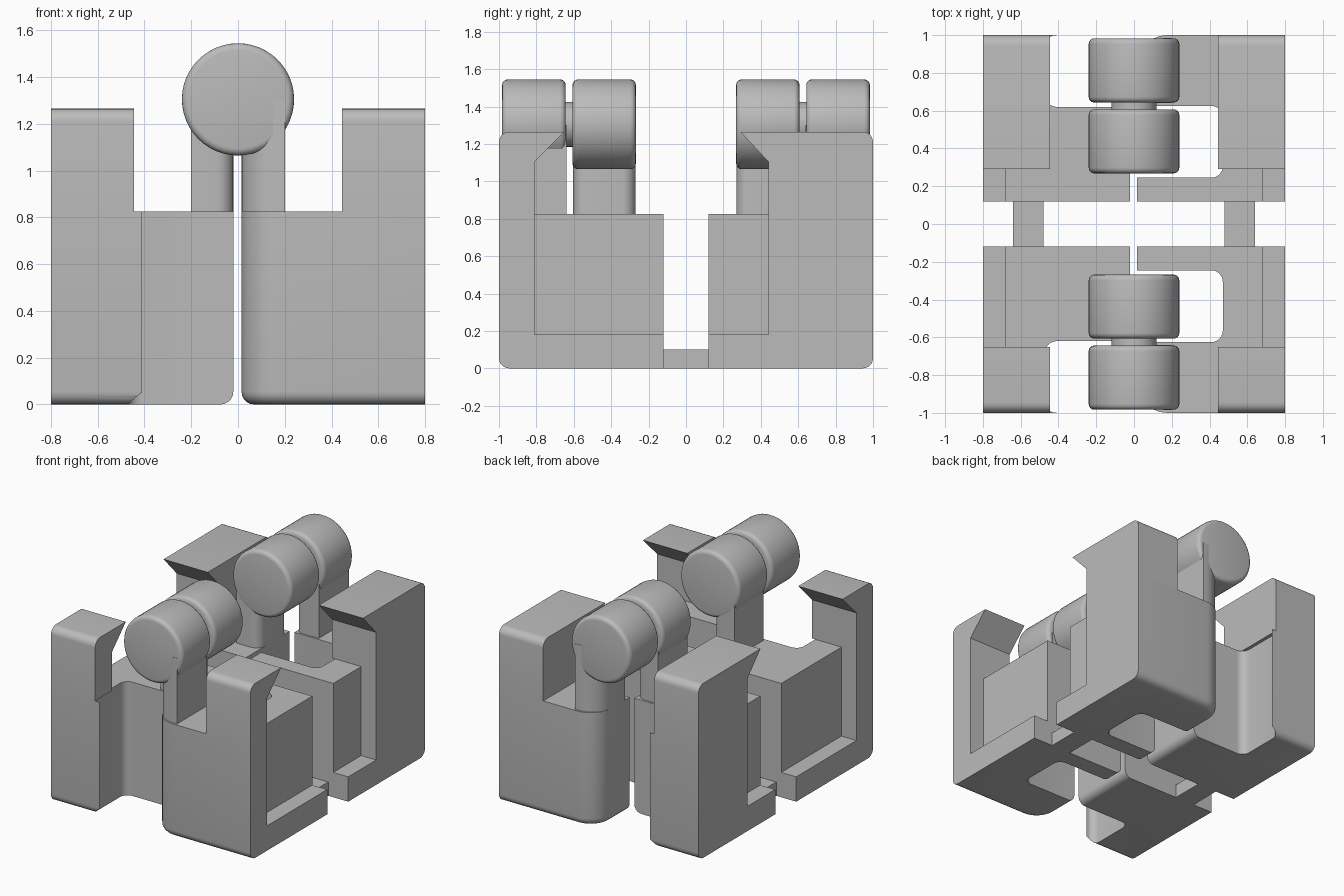
import bpy, bmesh, math
from mathutils import Vector

if "Cube" in bpy.data.objects:
    bpy.data.objects.remove(bpy.data.objects["Cube"])

grey = bpy.data.materials.new("plain grey")
grey.diffuse_color = (0.5, 0.5, 0.5, 1)
grey.use_nodes = True
grey.node_tree.nodes["Principled BSDF"].inputs["Base Color"].default_value = grey.diffuse_color


def finish(name, bm, smooth=True):
    bmesh.ops.recalc_face_normals(bm, faces=bm.faces)
    me = bpy.data.meshes.new(name)
    bm.to_mesh(me)
    bm.free()
    me.materials.append(grey)
    ob = bpy.data.objects.new(name, me)
    bpy.context.collection.objects.link(ob)
    if smooth:
        bpy.context.view_layer.objects.active = ob
        bpy.ops.object.select_all(action='DESELECT')
        ob.select_set(True)
        bpy.ops.object.shade_smooth_by_angle(angle=math.radians(30))
    return ob


def rounded(points, steps=6):
    """Polygon from (a, b[, radius]) corners; corners with a radius become arcs."""
    out, n = [], len(points)
    for i, p in enumerate(points):
        c = Vector(p[:2])
        if len(p) == 2:
            out.append(c)
            continue
        d1 = (Vector(points[i - 1][:2]) - c).normalized()
        d2 = (Vector(points[(i + 1) % n][:2]) - c).normalized()
        r = p[2]                      # every rounded corner is square
        for k in range(steps + 1):
            t = math.pi / 2 * k / steps
            out.append(c + d1 * r * (1 - math.sin(t)) + d2 * r * (1 - math.cos(t)))
    return out


def prism(points, lo, hi, axis, sx, sy):
    """Extrude a profile along z (plan) or x (side profile), mirrored by signs."""
    bm = bmesh.new()
    rings = []
    for h in (lo, hi):
        cos = [(a, b, h) if axis == 'Z' else (h, a, b) for a, b in rounded(points)]
        rings.append([bm.verts.new((x * sx, y * sy, z)) for x, y, z in cos])
    n = len(rings[0])
    bm.faces.new(rings[0])
    bm.faces.new(rings[1])
    for i in range(n):
        j = (i + 1) % n
        bm.faces.new((rings[0][i], rings[0][j], rings[1][j], rings[1][i]))
    return bm


def rect(a0, b0, a1, b1):
    return [(a0, b0), (a1, b0), (a1, b1), (a0, b1)]


def envelope(inner, sx, sy, corner):
    """Outer block with rounded end corner and rounded lower edges."""
    pts = rect(inner, 0.12, 0.8, 1)
    if corner:
        pts[3] = (inner, 1, corner)
    bm = prism(pts, 0, 0.9, 'Z', sx, sy)
    edges = []
    for e in bm.edges:
        m = (e.verts[0].co + e.verts[1].co) / 2
        if all(v.co.z < 0.001 for v in e.verts):
            x, y = abs(m.x), abs(m.y)
            if x < 0.799 and y > 0.13:
                edges.append(e)
    bmesh.ops.recalc_face_normals(bm, faces=bm.faces)
    bmesh.ops.bevel(bm, geom=edges, offset=0.055, segments=5, profile=0.5, affect='EDGES')
    return bm


def boolean(ob, cutter, op):
    cutter.hide_render = True
    m = ob.modifiers.new(op.lower(), 'BOOLEAN')
    m.object, m.operation, m.solver = cutter, op, 'EXACT'
    bpy.context.view_layer.objects.active = ob
    bpy.ops.object.modifier_apply(modifier=m.name)
    bpy.data.objects.remove(cutter)


# Plans: fork with two arms (right side) and single thick arm (left side)
FORK = [(-0.1, 0.05), (0.9, 0.05), (0.9, 1.1), (-0.1, 1.1), (-0.1, 0.625),
        (0.47, 0.625, 0.06), (0.47, 0.245, 0.06), (-0.1, 0.245)]
ARM = [(-0.1, 0.05), (0.9, 0.05), (0.9, 1.1), (0.41, 1.1), (0.41, 0.999),
       (0.47, 0.999, 0.055), (0.47, 0.62, 0.06), (-0.1, 0.62)]

for sx, side in ((1, "right"), (-1, "left")):
    for sy, end in ((-1, "front"), (1, "back")):
        tag = end + "_" + side
        lip, hook = (0.81, 0.65) if sy < 0 else (0.44, 0.29)
        fork = sx > 0

        # lower body with its outer recess
        body = finish("body_" + tag, envelope(0.015 if fork else 0.02, sx, sy, 0.16 if fork else 0), False)
        boolean(body, finish("plan", prism(FORK if fork else ARM, -0.1, 0.825, 'Z', sx, sy), False), 'INTERSECT')
        boolean(body, finish("recess", prism(rect(0.68, 0.05, 0.9, lip), 0.18, 0.95, 'Z', sx, sy), False), 'DIFFERENCE')
        bpy.ops.object.select_all(action='DESELECT')
        body.select_set(True)
        bpy.context.view_layer.objects.active = body
        bpy.ops.object.shade_smooth_by_angle(angle=math.radians(30))

        # tower with a hooked top
        side_profile = [(lip, 0.825), (1, 0.825), (1, 1.265, 0.055), (hook, 1.265), (lip, 1.105)]
        finish("tower_" + tag, prism(side_profile, 0.445, 0.8, 'X', sx, sy))

        # post carrying the knuckle
        if fork:
            post = [(0.015, 0.64, 0.05), (0.2, 0.64), (0.2, 0.985), (0.015, 0.985, 0.15)]
        else:
            post = [(0.02, 0.27, 0.07), (0.2, 0.27), (0.2, 0.605), (0.02, 0.605, 0.07)]
        finish("post_" + tag, prism(post, 0.82, 1.3, 'Z', sx, sy))


def cylinder(name, y0, y1, radius, fillet):
    bm = bmesh.new()
    bmesh.ops.create_cone(bm, cap_ends=True, segments=48, radius1=radius, radius2=radius, depth=abs(y1 - y0))
    if fillet:
        rims = [e for e in bm.edges if abs(e.verts[0].co.z - e.verts[1].co.z) < 1e-5]
        bmesh.ops.bevel(bm, geom=rims, offset=fillet, segments=4, profile=0.5, affect='EDGES')
    for v in bm.verts:
        x, y, z = v.co
        v.co = (x, z + (y0 + y1) / 2, y + 1.305)
    finish(name, bm)


# hinge knuckles and pins
for sy, end in ((-1, "front"), (1, "back")):
    cylinder("outer_knuckle_" + end, sy * 0.643, sy * 0.983, 0.24, 0.03)
    cylinder("inner_knuckle_" + end, sy * 0.268, sy * 0.607, 0.24, 0.03)
    cylinder("pin_" + end, sy * 0.5, sy * 0.7, 0.12, 0)

# low bridges joining front and back
for sx, side in ((1, "right"), (-1, "left")):
    finish("bridge_" + side, prism(rect(0.48, -0.125, 0.64, 0.125), 0, 0.1, 'Z', sx, 1), False)
